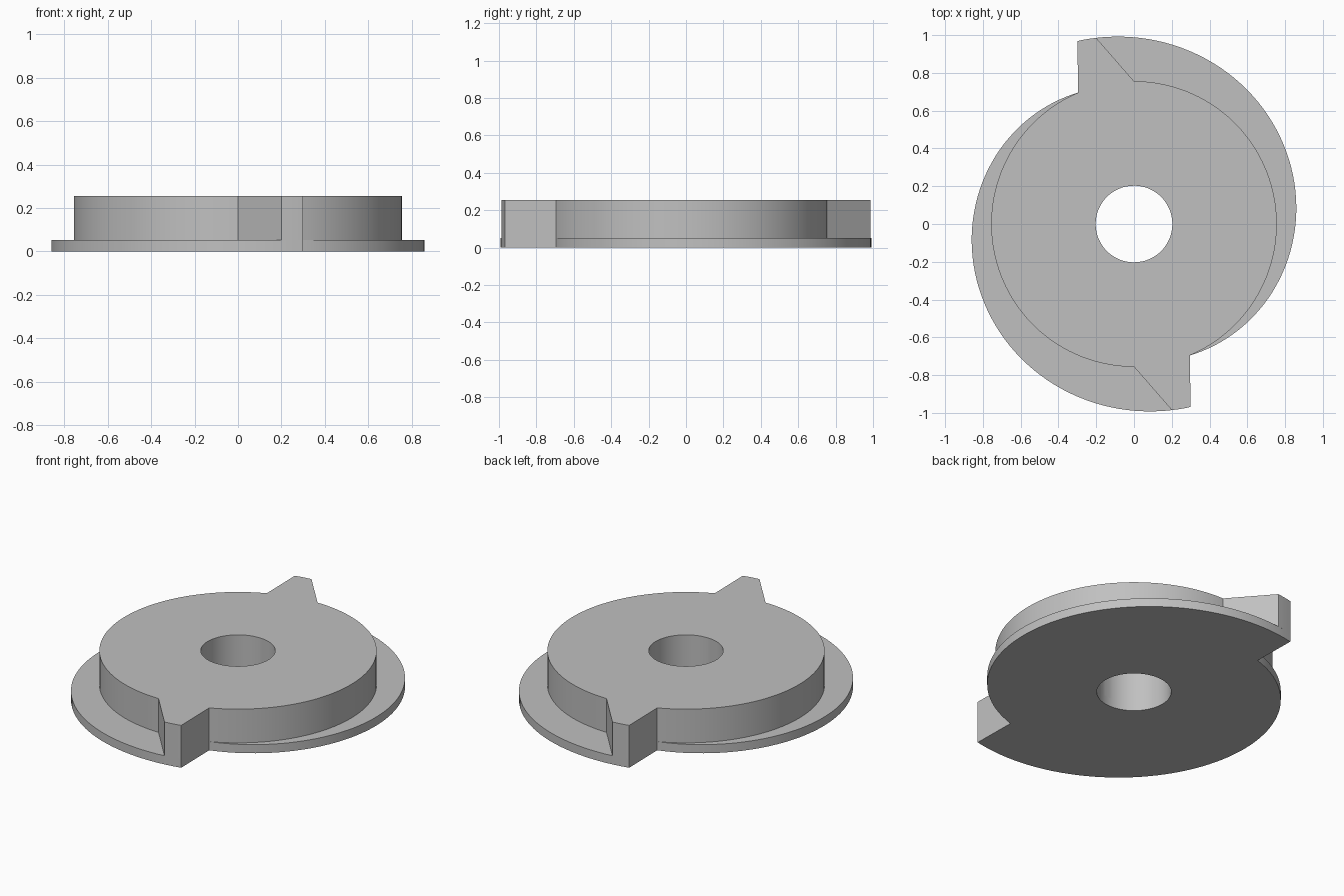
import bpy, bmesh
from math import radians, cos, sin, atan2, hypot
from mathutils import Vector

cube = bpy.data.objects.get("Cube")
if cube:
    bpy.data.objects.remove(cube, do_unlink=True)

HUB_R, HOLE_R = 0.756, 0.203
BASE_TOP, HUB_TOP = 0.052, 0.255
SPIRAL_START, SPIRAL_END = radians(-67), radians(107.2)
TIP_R = 1.014
STEPS = 64

grey = bpy.data.materials.new("plain grey")
grey.use_nodes = True
colour = (0.53, 0.53, 0.53, 1)
grey.diffuse_color = colour
grey.node_tree.nodes["Principled BSDF"].inputs["Base Color"].default_value = colour


def polar(radius, angle):
    return Vector((radius * cos(angle), radius * sin(angle)))


def spiral(angle):
    """Point on the outer edge, whose radius grows steadily with angle."""
    t = (angle - SPIRAL_START) / (SPIRAL_END - SPIRAL_START)
    return polar(HUB_R + (TIP_R - HUB_R) * t, angle)


def arc(func, start, end, steps):
    return [func(start + (end - start) * i / steps) for i in range(steps + 1)]


def pierced_prism(name, half, z0, z1):
    """Extrude a half outline, repeated by a half turn, around a round bore."""
    outline = half + [-p for p in half]
    bm = bmesh.new()
    rings = []
    for z in (z0, z1):
        outer = [bm.verts.new((p.x, p.y, z)) for p in outline]
        bore = [polar(HOLE_R, atan2(p.y, p.x)) for p in outline]
        inner = [bm.verts.new((p.x, p.y, z)) for p in bore]
        rings.append((outer, inner))
    (ob, ib), (ot, it) = rings
    n = len(outline)
    for i in range(n):
        j = (i + 1) % n
        for a, b in ((ob, ot), (ot, it), (it, ib), (ib, ob)):
            bm.faces.new((a[i], a[j], b[j], b[i]))
    bmesh.ops.recalc_face_normals(bm, faces=bm.faces[:])
    mesh = bpy.data.meshes.new(name)
    bm.to_mesh(mesh)
    bm.free()
    mesh.materials.append(grey)
    obj = bpy.data.objects.new(name, mesh)
    bpy.context.collection.objects.link(obj)
    bpy.ops.object.select_all(action='DESELECT')
    obj.select_set(True)
    bpy.context.view_layer.objects.active = obj
    bpy.ops.object.shade_smooth_by_angle(angle=radians(25))
    return obj


# Thin base plate with two spiral edges, each ending in a straight step
pierced_prism("spiral_base", arc(spiral, SPIRAL_START, SPIRAL_END, STEPS), 0, BASE_TOP)

# Round hub with two teeth that reach out to the spiral tips
tooth_edge = radians(101.5)
hub_half = arc(lambda a: polar(HUB_R, a), SPIRAL_START, radians(90), STEPS)
hub_half += arc(spiral, tooth_edge, SPIRAL_END, 3)
pierced_prism("toothed_hub", hub_half, BASE_TOP, HUB_TOP)
